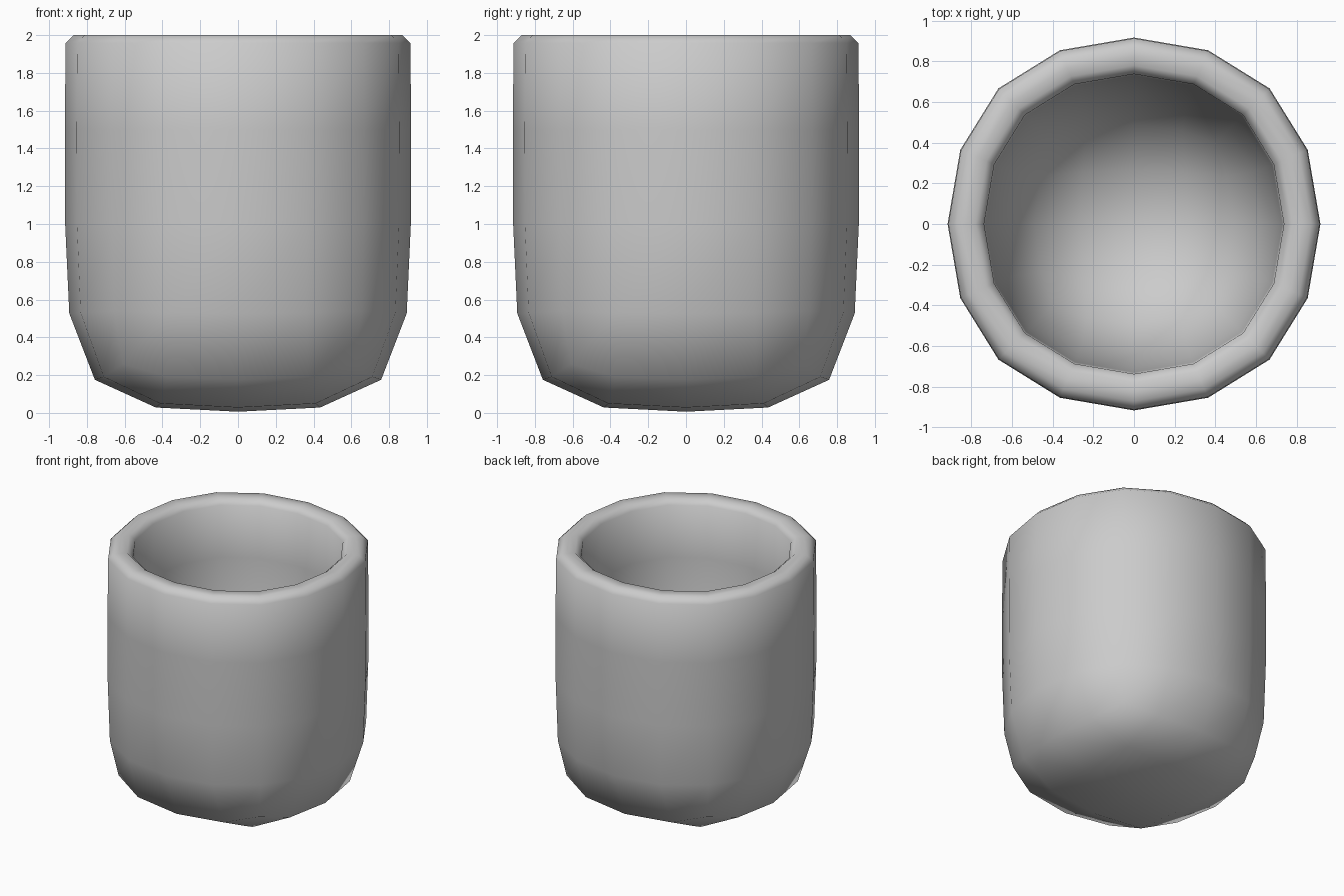
import bpy, bmesh

if "Cube" in bpy.data.objects:
    bpy.data.objects.remove(bpy.data.objects["Cube"])

# Low-resolution square cage (half size, height, crease), softened by subdivision
RINGS = [
    (1.0, 0.0, 0.31),   # outer base, slightly tightened
    (1.0, 2.0, 0.548),  # outer lip, tight
    (0.8, 2.0, 0.548),  # inner lip, tight
    (0.8, 0.2, 0.0),    # inner floor, fully rounded
]

bm = bmesh.new()
crease = bm.edges.layers.float.new("crease_edge")
rings = [[bm.verts.new((sx * r, sy * r, z))
          for sx, sy in ((-1, -1), (1, -1), (1, 1), (-1, 1))]
         for r, z, _ in RINGS]

# Walls and lip between successive rings
for a, b in zip(rings, rings[1:]):
    for i in range(4):
        j = (i + 1) % 4
        bm.faces.new((a[i], a[j], b[j], b[i]))

# Underside and inner floor
bm.faces.new(rings[0][::-1])
bm.faces.new(rings[-1])

# Ring creases
for ring, (_, _, c) in zip(rings, RINGS):
    for i in range(4):
        bm.edges.get((ring[i], ring[(i + 1) % 4]))[crease] = c

bmesh.ops.recalc_face_normals(bm, faces=bm.faces)
for f in bm.faces:
    f.smooth = True

mesh = bpy.data.meshes.new("cup")
bm.to_mesh(mesh)
bm.free()
cup = bpy.data.objects.new("cup", mesh)
bpy.context.collection.objects.link(cup)

# Rounded shape
sub = cup.modifiers.new("round", 'SUBSURF')
sub.levels = sub.render_levels = 2
